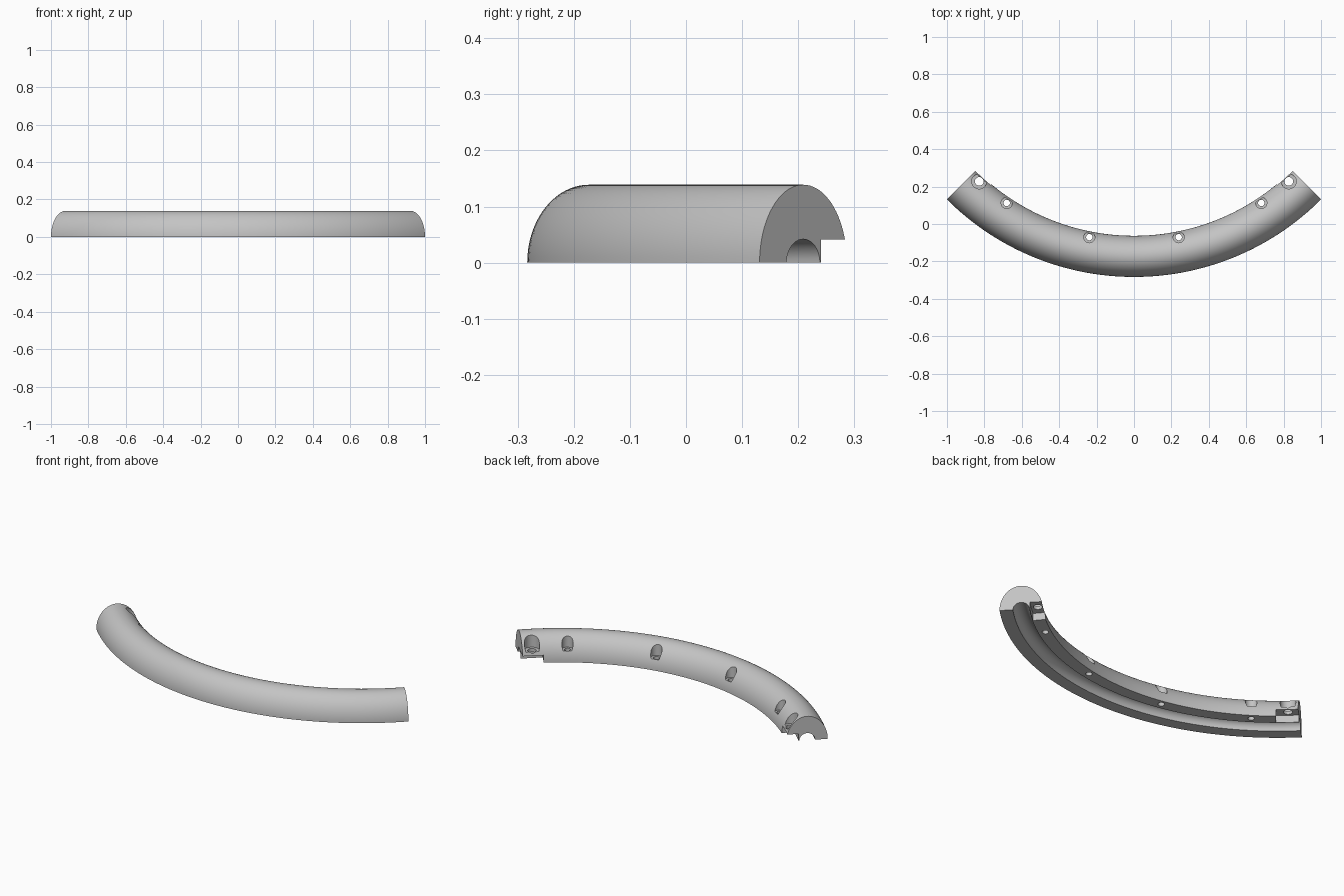
import bpy, bmesh, math

cube = bpy.data.objects.get("Cube")
if cube:
    bpy.data.objects.remove(cube, do_unlink=True)

CENTRE_Y = 1.131      # centre of the bend
MID = 1.304           # radius of the bend along the middle of the bar
HALF_W, HEIGHT = 0.11, 0.139
GROOVE = 0.042
BORE_R = 1.225        # radius on which the screw holes sit
FLOOR = 0.06          # height of the counterbore floors

grey = bpy.data.materials.new("plain_grey")
grey.use_nodes = True
grey.diffuse_color = (0.55, 0.55, 0.55, 1)
grey.node_tree.nodes["Principled BSDF"].inputs["Base Color"].default_value = (0.55, 0.55, 0.55, 1)


def place(radius, degrees, z):
    a = math.radians(degrees)
    return (radius * math.sin(a), CENTRE_Y - radius * math.cos(a), z)


def finish(bm, name):
    bmesh.ops.recalc_face_normals(bm, faces=bm.faces)
    mesh = bpy.data.meshes.new(name)
    bm.to_mesh(mesh)
    bm.free()
    mesh.materials.append(grey)
    obj = bpy.data.objects.new(name, mesh)
    bpy.context.collection.objects.link(obj)
    return obj


def sweep(name, profile, start, end, steps):
    """Sweep a closed (radius, z) profile around the bend."""
    bm = bmesh.new()
    rings = []
    for i in range(steps + 1):
        angle = start + (end - start) * i / steps
        rings.append([bm.verts.new(place(r, angle, z)) for r, z in profile])
    n = len(profile)
    for a, b in zip(rings, rings[1:]):
        for j in range(n):
            k = (j + 1) % n
            bm.faces.new((a[j], a[k], b[k], b[j]))
    bm.faces.new(rings[0])
    bm.faces.new(rings[-1])
    return finish(bm, name)


def stepped_bore(name, degrees, wide, narrow, sides=32):
    """Cutter for a counterbored screw hole, turned about a vertical axis."""
    cx, cy, _ = place(BORE_R, degrees, 0)
    bm = bmesh.new()
    rings = []
    for r, z in ((narrow, -0.05), (narrow, FLOOR), (wide, FLOOR), (wide, 0.2)):
        rings.append([bm.verts.new((cx + r * math.cos(math.tau * i / sides),
                                    cy + r * math.sin(math.tau * i / sides), z))
                      for i in range(sides)])
    for a, b in zip(rings, rings[1:]):
        for i in range(sides):
            k = (i + 1) % sides
            bm.faces.new((a[i], a[k], b[k], b[i]))
    bm.faces.new(rings[0])
    bm.faces.new(rings[-1])
    return finish(bm, name)


def half_oval(width, height, steps):
    return [(MID + width * math.cos(math.pi * i / steps),
             height * math.sin(math.pi * i / steps)) for i in range(steps + 1)]


# Curved bar with a domed top and a round groove along its underside
profile = half_oval(HALF_W, HEIGHT, 40) + half_oval(GROOVE, GROOVE, 20)[::-1]
bar = sweep("curved_bar", profile, -45, 45, 80)

# Screw holes and end notches, mirrored left and right
cutters = []
for side, label in ((1, "left"), (-1, "right")):
    notch = [(1.1, -0.05), (1.259, -0.05), (1.259, 0.041), (1.1, 0.041)]
    cutters.append(sweep(label + "_notch_cutter", notch, side * 39.7, side * 47, 6))
    for part, angle, wide, narrow in (("end", 42.5, 0.04, 0.023),
                                      ("outer", 33.75, 0.03, 0.017),
                                      ("inner", 11.25, 0.03, 0.017)):
        cutters.append(stepped_bore(f"{label}_{part}_bore_cutter", side * angle, wide, narrow))

bpy.context.view_layer.objects.active = bar
bar.select_set(True)
for cutter in cutters:
    mod = bar.modifiers.new(cutter.name, 'BOOLEAN')
    mod.operation = 'DIFFERENCE'
    mod.solver = 'EXACT'
    mod.object = cutter
    bpy.ops.object.modifier_apply(modifier=mod.name)
    bpy.data.objects.remove(cutter, do_unlink=True)

for obj in bpy.context.selected_objects:
    obj.select_set(obj == bar)
bpy.ops.object.shade_smooth_by_angle(angle=math.radians(30))
